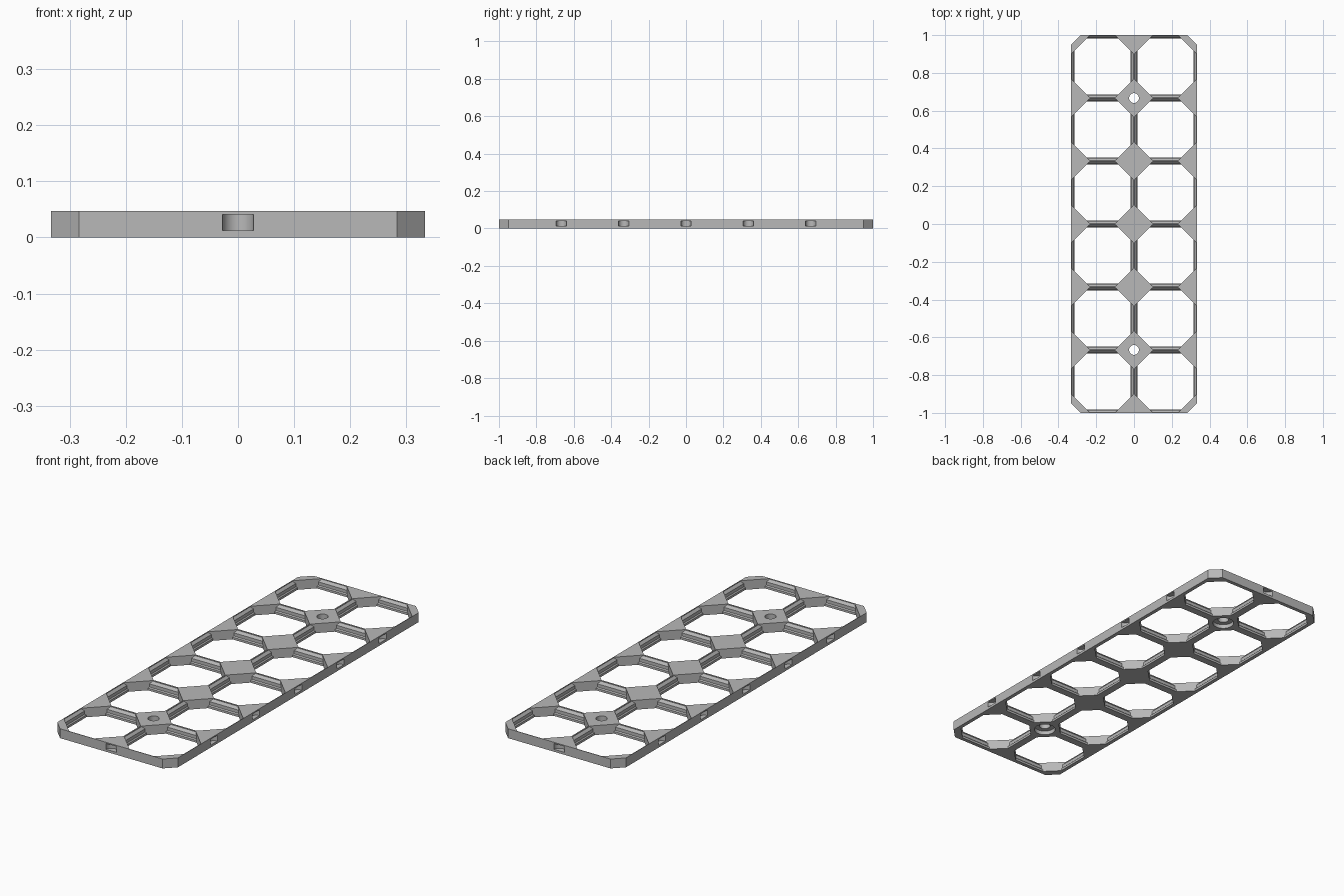
import bpy, bmesh, math

if "Cube" in bpy.data.objects:
    bpy.data.objects.remove(bpy.data.objects["Cube"])

H = 0.047            # plate height
CELL = 1 / 3         # grid pitch
HALF = CELL / 2
NX, NY = 2, 6
CORNER = 0.101       # node size measured along each grid line
# (z, inset from the grid line) of the stepped opening wall
WALL = [(-0.02, 0.019), (0.011, 0.019), (0.016, 0.014), (0.032, 0.014),
        (H - 0.003, 0.003), (H + 0.02, 0.003)]


def octagon(hx, hy, cut):
    """Rectangle outline with 45 degree corners."""
    return [(hx, -hy + cut), (hx, hy - cut), (hx - cut, hy), (-hx + cut, hy),
            (-hx, hy - cut), (-hx, -hy + cut), (-hx + cut, -hy), (hx - cut, -hy)]


def loft(bm, rings):
    """Closed solid through a stack of equal rings, bottom to top."""
    loops = [[bm.verts.new(p) for p in ring] for ring in rings]
    n = len(loops[0])
    for a, b in zip(loops, loops[1:]):
        for i in range(n):
            j = (i + 1) % n
            bm.faces.new((a[i], a[j], b[j], b[i]))
    bm.faces.new(loops[0][::-1])
    bm.faces.new(loops[-1])


def lathe(bm, x, y, profile, n=32):
    """Round solid from (radius, z) pairs."""
    loft(bm, [[(x + r * math.cos(2 * math.pi * i / n),
                y + r * math.sin(2 * math.pi * i / n), z) for i in range(n)]
              for r, z in profile])


def make_object(name, bm):
    bmesh.ops.recalc_face_normals(bm, faces=bm.faces)
    mesh = bpy.data.meshes.new(name)
    bm.to_mesh(mesh)
    bm.free()
    ob = bpy.data.objects.new(name, mesh)
    bpy.context.collection.objects.link(ob)
    return ob


# Solid plate with cut outer corners
bm = bmesh.new()
outline = octagon(NX * HALF, NY * HALF, 0.05)
loft(bm, [[(x, y, z) for x, y in outline] for z in (0, H)])
plate = make_object("grid_plate", bm)
grey = bpy.data.materials.new("light grey")
grey.diffuse_color = (0.48, 0.48, 0.48, 1)
grey.use_nodes = True
grey.node_tree.nodes["Principled BSDF"].inputs["Base Color"].default_value = grey.diffuse_color
plate.data.materials.append(grey)

# Stepped eight-sided cell openings
bm = bmesh.new()
for ix in range(NX):
    for iy in range(NY):
        cx = (ix - (NX - 1) / 2) * CELL
        cy = (iy - (NY - 1) / 2) * CELL
        rings = []
        for z, inset in WALL:
            h = HALF - inset
            rings.append([(cx + x, cy + y, z)
                          for x, y in octagon(h, h, CORNER - 2 * inset)])
        loft(bm, rings)

# Round connector pockets in the outer walls
pocket = [(0.028, 0.012), (0.028, 0.041)]
for s in (-1, 1):
    lathe(bm, 0, s * NY * HALF, pocket)
    for k in range(-2, 3):
        lathe(bm, s * NX * HALF, k * CELL, pocket)
    # Screw holes, wider on the underside
    lathe(bm, 0, s * 2 * CELL, [(0.05, -0.02), (0.05, 0.02),
                                (0.026, 0.02), (0.026, H + 0.02)])
cutter = make_object("opening_cutter", bm)
cutter.hide_render = True

# Cut the openings and bake the result
mod = plate.modifiers.new("openings", "BOOLEAN")
mod.operation = 'DIFFERENCE'
mod.solver = 'EXACT'
mod.object = cutter
bpy.context.view_layer.objects.active = plate
plate.select_set(True)
cutter.select_set(False)
bpy.ops.object.modifier_apply(modifier=mod.name)
bpy.data.objects.remove(cutter)
bpy.ops.object.shade_smooth_by_angle(angle=math.radians(30))
